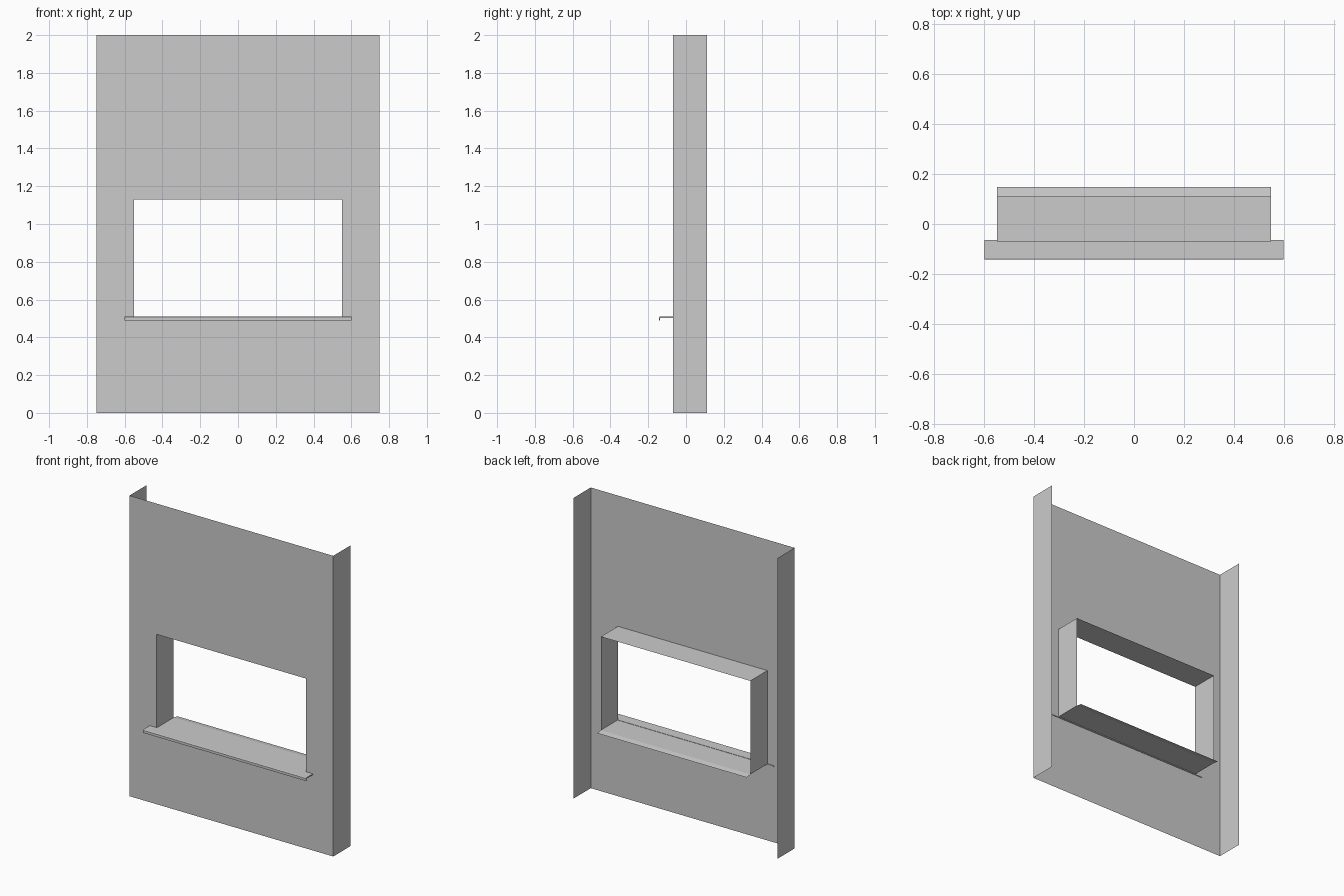
import bpy

if "Cube" in bpy.data.objects:
    bpy.data.objects.remove(bpy.data.objects["Cube"])

W, H = 0.75, 2.0            # wall half width, height
F, B = -0.07, 0.11          # wall front and back planes
OW, Z0, Z1 = 0.55, 0.508, 1.13   # opening half width, bottom, top


def mesh_object(name, verts, faces):
    me = bpy.data.meshes.new(name)
    me.from_pydata(verts, [], faces)
    me.update()
    ob = bpy.data.objects.new(name, me)
    bpy.context.collection.objects.link(ob)
    return ob


def extrude_profile(name, profile, half, closed):
    """Sweep a (y, z) profile along x, capping the ends if closed."""
    n = len(profile)
    verts = [(x, y, z) for x in (half, -half) for y, z in profile]
    count = n if closed else n - 1
    faces = [(i, (i + 1) % n, (i + 1) % n + n, i + n) for i in range(count)]
    if closed:
        faces += [tuple(range(n))[::-1], tuple(range(n, 2 * n))]
    return mesh_object(name, verts, faces)


# Front wall sheet with rectangular opening, and the two side returns
outer = [(-W, 0), (W, 0), (W, H), (-W, H)]
inner = [(-OW, Z0), (OW, Z0), (OW, Z1), (-OW, Z1)]
verts = [(x, F, z) for x, z in outer + inner]
faces = [(i, (i + 1) % 4, (i + 1) % 4 + 4, i + 4) for i in range(4)]
verts += [(s * W, B, z) for s in (1, -1) for z in (0, H)]
faces += [(1, 8, 9, 2), (10, 0, 3, 11)]
mesh_object("wall", verts, faces)

# Opening lining: two jambs and the head
verts = [(x, y, z) for y in (F, B)
         for x, z in ((-OW, Z0), (-OW, Z1), (OW, Z1), (OW, Z0))]
mesh_object("opening_lining", verts,
            [(i, i + 4, i + 5, i + 1) for i in range(3)])

# Inner sill sheet, dipping slightly behind the wall
extrude_profile("inner_sill", [(F, Z0), (B, Z0), (0.148, 0.502)], OW, False)

# Projecting outer sill with a front drip lip
extrude_profile("outer_sill", [
    (-0.065, 0.51), (-0.138, 0.51), (-0.143, 0.507), (-0.143, 0.49),
    (-0.137, 0.49), (-0.137, 0.503), (-0.065, 0.503)], 0.60, True)
